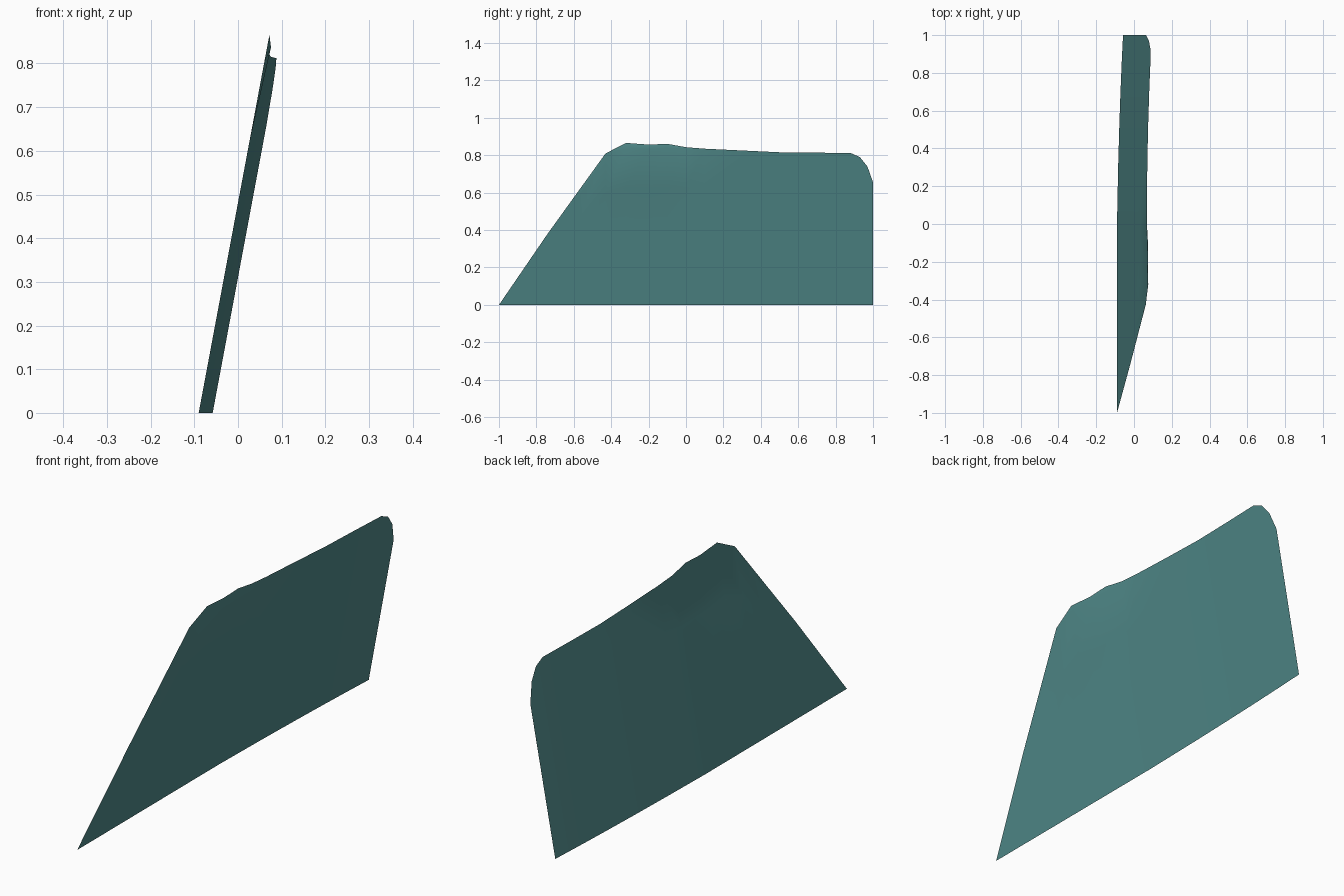
import bpy, bmesh

if "Cube" in bpy.data.objects:
    bpy.data.objects.remove(bpy.data.objects["Cube"])

# Outline of the pane: top edge (y, z); the bottom edge is z = 0
TOP = [(-1, 0), (-.74, .38), (-.43, .81), (-.32, .866), (-.2, .857), (-.1, .861),
       (0, .843), (.1, .835), (.5, .816), (.88, .812), (.93, .79), (.97, .74), (1, .655)]
# Bow of the bottom edge (y, x)
BASE = [(-1, -.09), (0, -.09), (.3, -.084), (.55, -.077), (.8, -.068), (1, -.058)]
# Folded lip along the front part of the top edge (y, lip height)
LIP = [(-.43, .004), (-.32, .029), (-.1, .022), (0, .006), (.1, .002)]


def lerp(table, t):
    for (a, u), (b, v) in zip(table, table[1:]):
        if t <= b:
            return u + (v - u) * max(0, (t - a) / (b - a))
    return table[-1][1]


bm = bmesh.new()
ys = sorted({p[0] for p in TOP} | {.3, .7, -.58, -.87})
columns = []
for y in ys:
    top = lerp(TOP, y)
    lip = lerp(LIP, y) if y > -.44 and y < .11 else .05 * top
    fold = .009 * lip / .029 if -.44 < y < .11 else 0
    zs = [(top - lip) * f for f in (0, .25, .5, .75, 1)] + [top]
    columns.append([bm.verts.new((lerp(BASE, y) + .187 * z + (fold if i == 4 else 0), y, z))
                    for i, z in enumerate(zs)])

# Skin the columns into one curved sheet
for a, b in zip(columns, columns[1:]):
    for i in range(len(a) - 1):
        bm.faces.new((a[i], b[i], b[i + 1], a[i + 1]))
bmesh.ops.remove_doubles(bm, verts=bm.verts, dist=1e-4)

mesh = bpy.data.meshes.new("window_pane")
bm.to_mesh(mesh)
bm.free()
pane = bpy.data.objects.new("window_pane", mesh)
bpy.context.collection.objects.link(pane)

# Tinted glass colour
glass = bpy.data.materials.new("tinted_glass")
glass.diffuse_color = (.08, .25, .25, 1)
glass.use_nodes = True
glass.node_tree.nodes["Principled BSDF"].inputs["Base Color"].default_value = glass.diffuse_color
mesh.materials.append(glass)

bpy.context.view_layer.objects.active = pane
pane.select_set(True)
bpy.ops.object.shade_smooth_by_angle(angle=.6)
